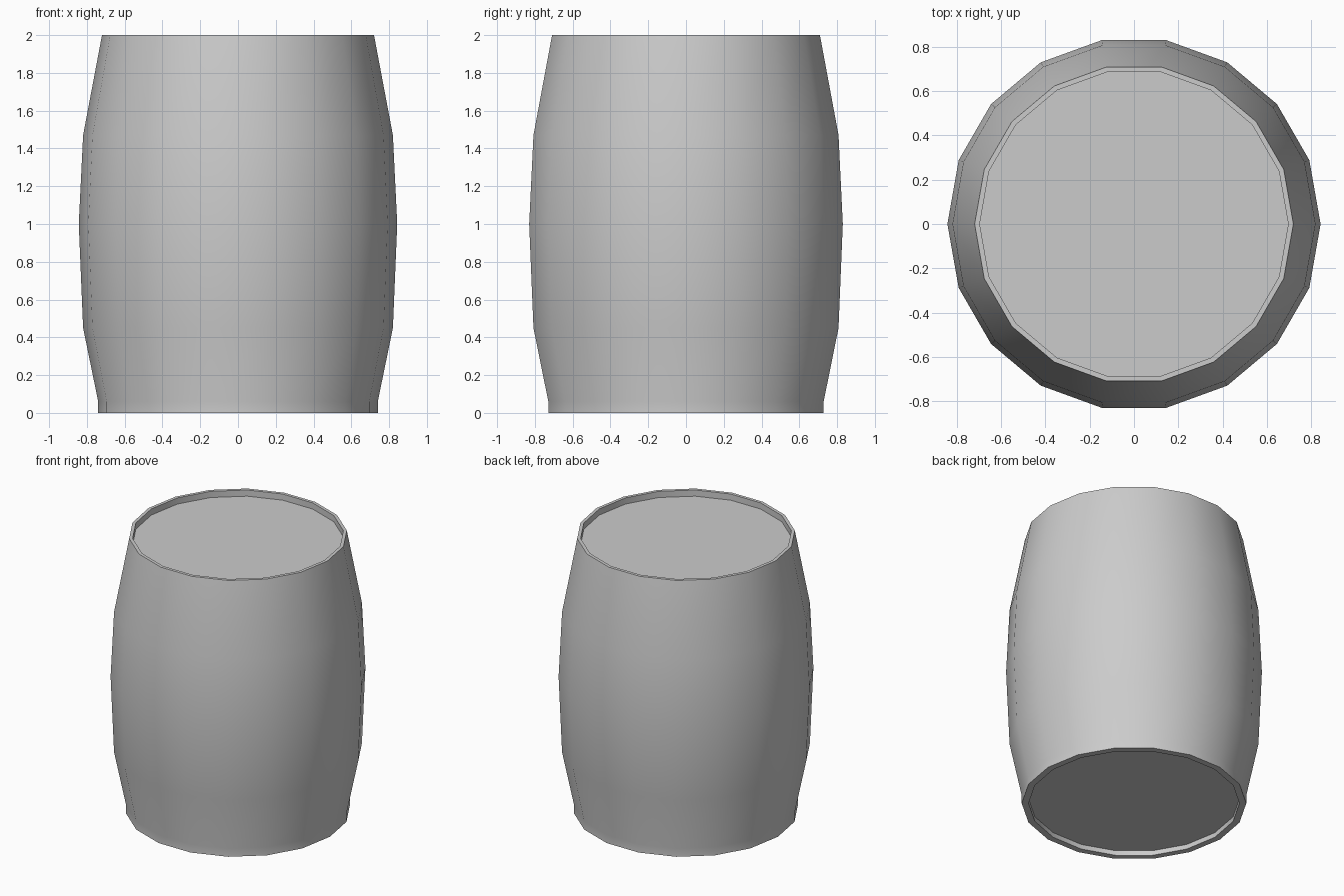
import bpy, bmesh, math

if "Cube" in bpy.data.objects:
    bpy.data.objects.remove(bpy.data.objects["Cube"])

SIDES = 18


def lathe(name, profile):
    """Revolve (radius, z) points around z and cap both ends."""
    bm = bmesh.new()
    rings = [[bm.verts.new((r * math.cos(2 * math.pi * i / SIDES),
                            r * math.sin(2 * math.pi * i / SIDES), z))
              for i in range(SIDES)] for r, z in profile]
    for a, b in zip(rings, rings[1:]):
        for i in range(SIDES):
            j = (i + 1) % SIDES
            bm.faces.new((a[i], a[j], b[j], b[i]))
    bm.faces.new(rings[0][::-1])
    bm.faces.new(rings[-1])
    bmesh.ops.recalc_face_normals(bm, faces=bm.faces)
    mesh = bpy.data.meshes.new(name)
    bm.to_mesh(mesh)
    bm.free()
    obj = bpy.data.objects.new(name, mesh)
    bpy.context.collection.objects.link(obj)
    bpy.context.view_layer.objects.active = obj
    obj.select_set(True)
    bpy.ops.object.shade_smooth_by_angle(angle=math.radians(30))
    return obj


# Barrel: recessed base, bottom rim, bulging staves, top rim, recessed lid
lathe("barrel", [
    (0.695, 0.035), (0.695, 0.0),
    (0.74, 0.0), (0.74, 0.06),
    (0.82, 0.45), (0.843, 1.0), (0.82, 1.47),
    (0.72, 2.0), (0.697, 2.0), (0.697, 1.955),
])
